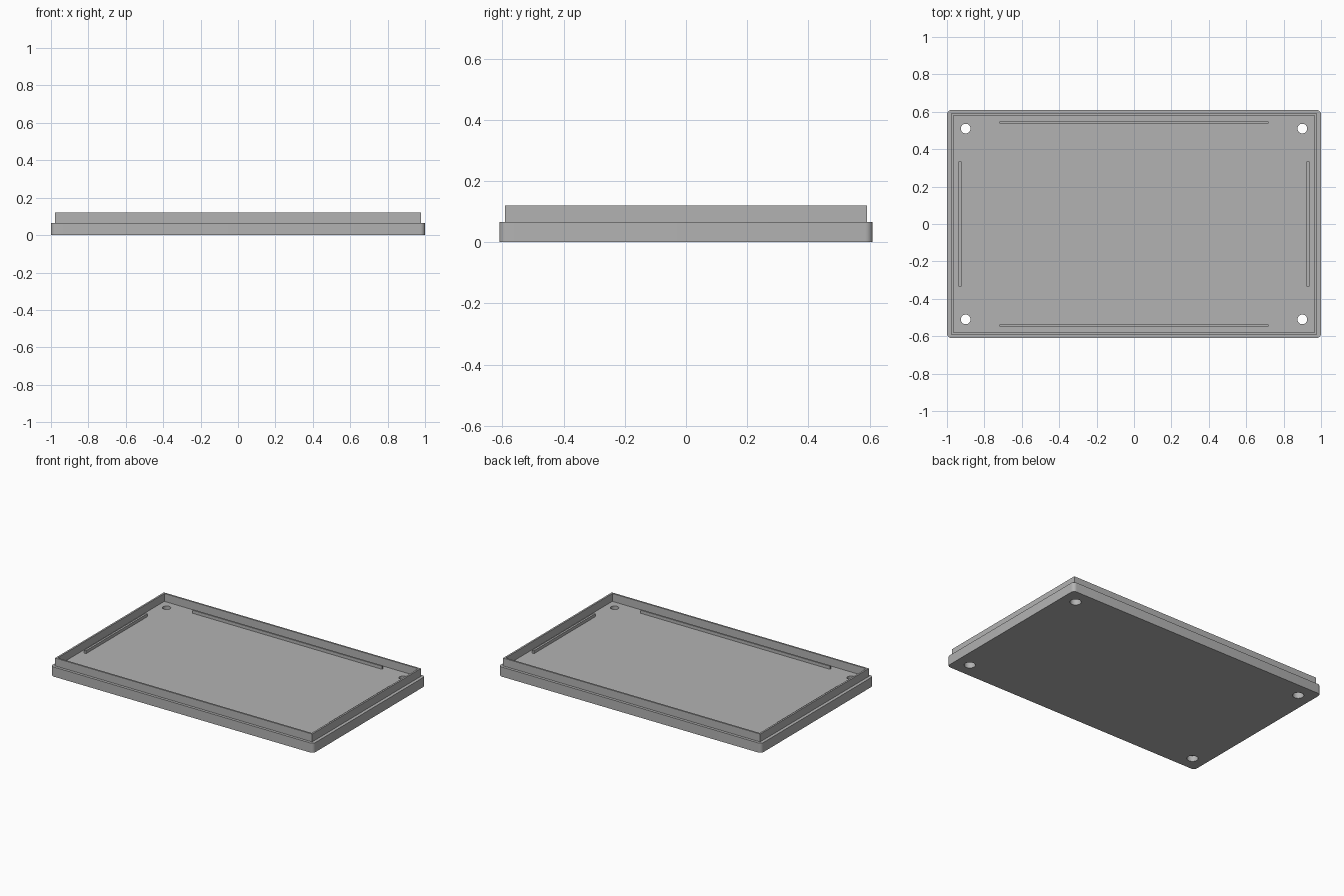
import bpy
import bmesh
from mathutils import Matrix, Vector

cube = bpy.data.objects.get("Cube")
if cube:
    bpy.data.objects.remove(cube, do_unlink=True)

GREY = (0.45, 0.45, 0.45, 1.0)
mat = bpy.data.materials.new("plain grey")
mat.use_nodes = True
mat.diffuse_color = GREY
mat.node_tree.nodes["Principled BSDF"].inputs["Base Color"].default_value = GREY

BASE_TOP, LIP_TOP, RIDGE_TOP = 0.066, 0.12, 0.087


def finish(bm, name):
    mesh = bpy.data.meshes.new(name)
    bm.to_mesh(mesh)
    bm.free()
    mesh.materials.append(mat)
    obj = bpy.data.objects.new(name, mesh)
    bpy.context.collection.objects.link(obj)
    return obj


def box(name, half_x, half_y, z0, z1, centre=(0, 0), corner=0):
    bm = bmesh.new()
    bmesh.ops.create_cube(bm, size=1)
    for v in bm.verts:
        v.co = Vector((centre[0] + v.co.x * 2 * half_x,
                       centre[1] + v.co.y * 2 * half_y,
                       z1 if v.co.z > 0 else z0))
    if corner:
        upright = [e for e in bm.edges
                   if abs(e.verts[0].co.z - e.verts[1].co.z) > 0.01]
        bmesh.ops.bevel(bm, geom=upright, offset=corner, segments=6,
                        profile=0.5, affect='EDGES')
    return finish(bm, name)


def cylinder(name, x, y, radius, z0, z1):
    bm = bmesh.new()
    bmesh.ops.create_cone(bm, cap_ends=True, segments=32, radius1=radius,
                          radius2=radius, depth=z1 - z0,
                          matrix=Matrix.Translation((x, y, (z0 + z1) / 2)))
    return finish(bm, name)


def cut(obj, cutter):
    bpy.ops.object.select_all(action='DESELECT')
    bpy.context.view_layer.objects.active = obj
    obj.select_set(True)
    mod = obj.modifiers.new("cut", 'BOOLEAN')
    mod.operation = 'DIFFERENCE'
    mod.solver = 'EXACT'
    mod.object = cutter
    bpy.ops.object.modifier_apply(modifier=mod.name)
    bpy.data.objects.remove(cutter, do_unlink=True)


# Base plate with rounded upright corners
base = box("base_plate", 1.0, 0.61, 0, BASE_TOP, corner=0.025)

# Screw holes, wider from below
for sx in (-1, 1):
    for sy in (-1, 1):
        x, y = sx * 0.9, sy * 0.51
        cut(base, cylinder("hole_cutter", x, y, 0.026, -0.1, 0.2))
        cut(base, cylinder("recess_cutter", x, y, 0.035, -0.1, 0.04))

bpy.ops.object.select_all(action='DESELECT')
base.select_set(True)
bpy.context.view_layer.objects.active = base
bpy.ops.object.shade_smooth_by_angle()

# Raised lip set in from the edge
lip = box("raised_lip", 0.978, 0.591, BASE_TOP - 0.005, LIP_TOP)
cut(lip, box("lip_cutter", 0.966, 0.579, -0.1, 0.3))

# Low ridges just inside the lip
for side, s in (("back", 1), ("front", -1)):
    box(side + "_ridge", 0.72, 0.006, BASE_TOP - 0.005, RIDGE_TOP, (0, s * 0.542))
for side, s in (("left", 1), ("right", -1)):
    box(side + "_ridge", 0.007, 0.333, BASE_TOP - 0.005, RIDGE_TOP, (s * 0.93, 0))
